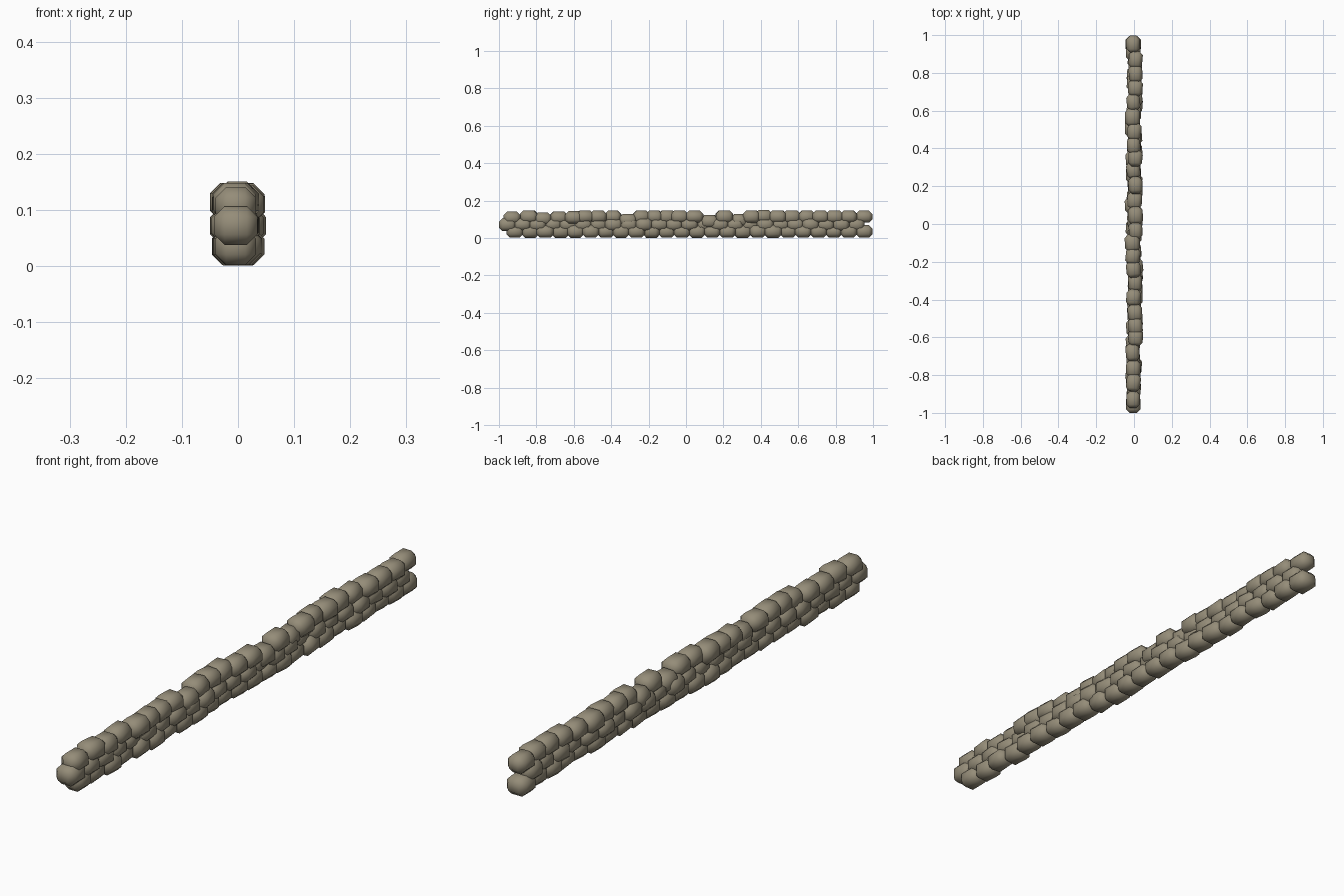
import bpy, bmesh, random
from mathutils import Matrix, Vector, Euler

if "Cube" in bpy.data.objects:
    bpy.data.objects.remove(bpy.data.objects["Cube"])

random.seed(4)
mat = bpy.data.materials.new("stone")
mat.diffuse_color = (0.30, 0.265, 0.19, 1)
mat.use_nodes = True
mat.node_tree.nodes["Principled BSDF"].inputs["Base Color"].default_value = mat.diffuse_color


def add_stone(bm, center, size, turn):
    """One chamfered, slightly turned stone."""
    tmp = bmesh.new()
    bmesh.ops.create_cube(tmp, size=1, matrix=Matrix.Diagonal((*size, 1)))
    bmesh.ops.bevel(tmp, geom=tmp.edges[:], offset=0.019, segments=1,
                    affect='EDGES', profile=0.5)
    tmp.transform(Matrix.Translation(center) @ Euler((0, 0, turn)).to_matrix().to_4x4())
    mesh = bpy.data.meshes.new("tmp")
    tmp.to_mesh(mesh)
    tmp.free()
    bm.from_mesh(mesh)
    bpy.data.meshes.remove(mesh)


def course(name, ys, z, drops={}):
    """A row of stones along y; drops lowers (or lifts) individual stones."""
    bm = bmesh.new()
    for i, y in enumerate(ys):
        end = i in (0, len(ys) - 1)
        x = -0.004 if end else random.uniform(-0.009, 0.009)
        size = (random.uniform(0.07, 0.08), random.uniform(0.088, 0.094),
                random.uniform(0.064, 0.069))
        turn = 0 if end else random.uniform(-0.12, 0.12)
        add_stone(bm, Vector((x, y, z + drops.get(i, 0))), size, turn)
    mesh = bpy.data.meshes.new(name)
    bm.to_mesh(mesh)
    bm.free()
    mesh.materials.append(mat)
    mesh.shade_smooth()
    bpy.context.collection.objects.link(bpy.data.objects.new(name, mesh))


def spaced(a, b, n):
    return [a + (b - a) * i / (n - 1) for i in range(n)]


# Bottom and middle courses, offset by half a stone
course("bottom_course", spaced(-0.915, 0.952, 24), 0.035)
course("middle_course", spaced(-0.955, 0.91, 24), 0.072)

# Top course with a few sunken stones
top = [-0.93, -0.84, -0.765, -0.68, -0.60, -0.54, -0.47, -0.39, -0.31, -0.24,
       -0.17, -0.10, -0.035, 0.045, 0.125, 0.205, 0.285, 0.35, 0.415, 0.49,
       0.565, 0.645, 0.72, 0.795, 0.87, 0.952]
course("top_course", top, 0.114,
       {0: -0.006, 2: -0.011, 3: -0.005, 4: -0.004, 8: -0.018,
        14: -0.025, 16: -0.02, 18: 0.003})
